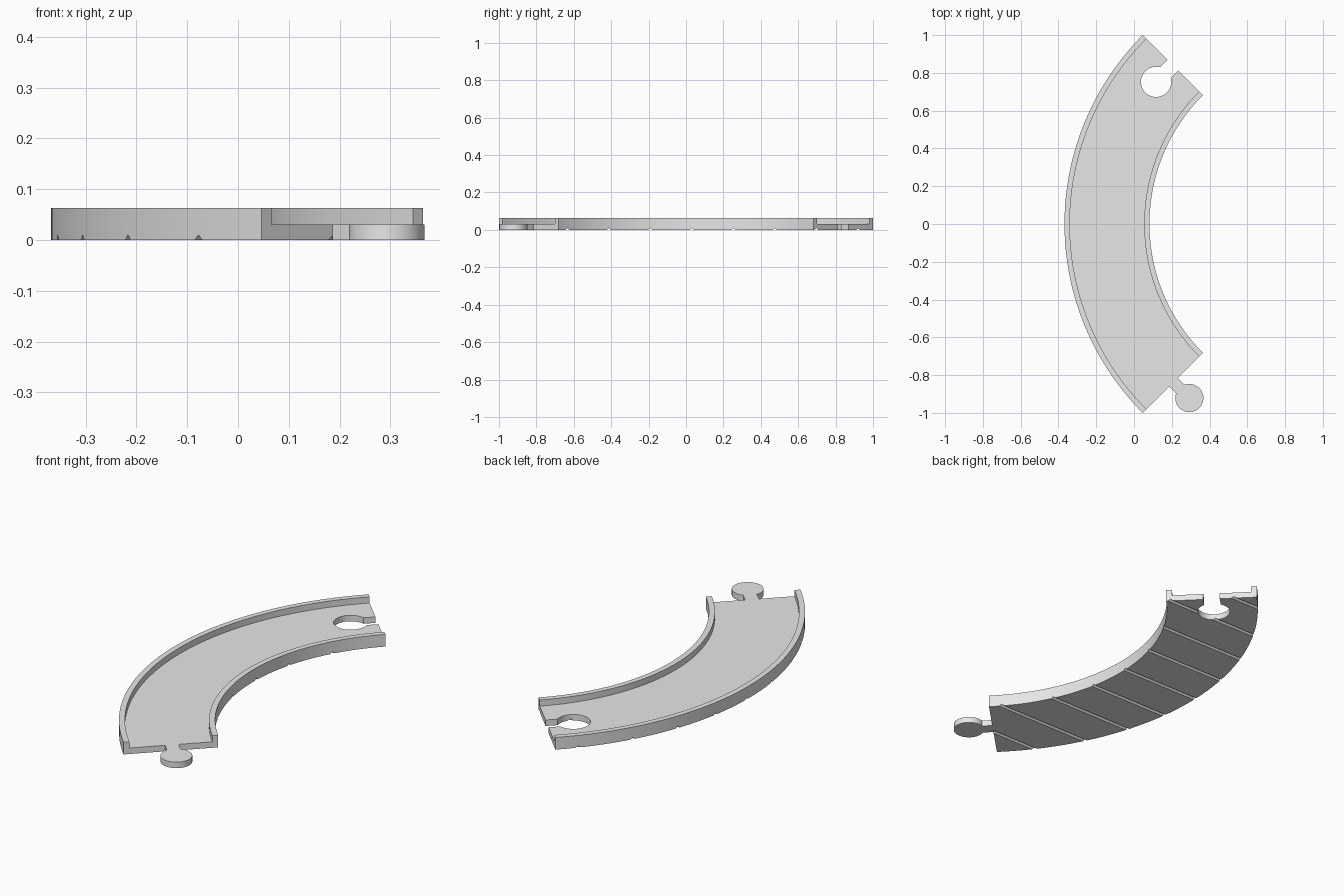
import bpy, bmesh
from math import pi, sin, cos, asin, radians
from mathutils import Vector, Matrix

cube = bpy.data.objects.get("Cube")
if cube:
    bpy.data.objects.remove(cube, do_unlink=True)

CENTRE_X = 1.046              # centre of the bend
R_OUT, R_IN, RIM = 1.414, 0.964, 0.028
FLOOR, TOP = 0.031, 0.063
ARC_STEPS = 72

grey = bpy.data.materials.new("light_grey")
grey.use_nodes = True
grey.diffuse_color = (0.8, 0.8, 0.8, 1)
grey.node_tree.nodes["Principled BSDF"].inputs["Base Color"].default_value = (0.8, 0.8, 0.8, 1)


def finish(bm, name):
    bmesh.ops.recalc_face_normals(bm, faces=bm.faces)
    mesh = bpy.data.meshes.new(name)
    bm.to_mesh(mesh)
    bm.free()
    mesh.materials.append(grey)
    ob = bpy.data.objects.new(name, mesh)
    bpy.context.collection.objects.link(ob)
    return ob


def add_loft(bm, rings):
    """Closed solid through a row of matching outlines."""
    rows = [[bm.verts.new(p) for p in ring] for ring in rings]
    n = len(rows[0])
    for a, b in zip(rows, rows[1:]):
        for i in range(n):
            j = (i + 1) % n
            bm.faces.new((a[i], a[j], b[j], b[i]))
    bm.faces.new(rows[0])
    bm.faces.new(rows[-1])


def bend_point(radius, angle, z=0):
    return Vector((CENTRE_X + radius * cos(angle), radius * sin(angle), z))


def key_shape(name, base, heading, start, reach, half_neck, radius, z0, z1):
    """Round knob on a straight neck, pointing along heading from base."""
    gap = pi - asin(half_neck / radius)
    steps = 56
    outline = [(reach + radius * cos(a), radius * sin(a))
               for a in (-gap + 2 * gap * i / steps for i in range(steps + 1))]
    outline += [(start, half_neck), (start, -half_neck)]
    place = Matrix.Translation(base) @ Matrix.Rotation(heading, 4, "Z")
    bm = bmesh.new()
    add_loft(bm, [[place @ Vector((u, v, z)) for u, v in outline] for z in (z0, z1)])
    return finish(bm, name)


def select_only(ob):
    bpy.ops.object.select_all(action="DESELECT")
    ob.select_set(True)
    bpy.context.view_layer.objects.active = ob


def cut(ob, cutter):
    cutter.hide_render = True
    mod = ob.modifiers.new("cut", "BOOLEAN")
    mod.operation, mod.solver, mod.object = "DIFFERENCE", "EXACT", cutter
    select_only(ob)
    bpy.ops.object.modifier_apply(modifier=mod.name)
    bpy.data.objects.remove(cutter, do_unlink=True)


# Curved track: channel profile swept through a quarter circle
profile = [(R_IN, 0), (R_OUT, 0), (R_OUT, TOP), (R_OUT - RIM, TOP),
           (R_OUT - RIM, FLOOR), (R_IN + RIM, FLOOR), (R_IN + RIM, TOP), (R_IN, TOP)]
bm = bmesh.new()
add_loft(bm, [[bend_point(r, radians(135 + 90 * i / ARC_STEPS), z) for r, z in profile]
              for i in range(ARC_STEPS + 1)])
track = finish(bm, "curved_track")

# V grooves across the underside
bm = bmesh.new()
for k in range(9):
    y = -0.858 + 0.2222 * k
    add_loft(bm, [[(x, y - 0.02, -0.01), (x, y + 0.02, -0.01), (x, y, 0.01)]
                  for x in (-0.6, 0.6)])
cut(track, finish(bm, "groove_cutter"))

# Socket through the back end
cut(track, key_shape("socket_cutter", bend_point(1.189, radians(135)), radians(225),
                     -0.05, 0.125, 0.041, 0.08, -0.05, 0.1))

# Connector peg on the front end
peg = key_shape("connector_peg", bend_point(1.184, radians(225)), radians(-45),
                0, 0.119, 0.0325, 0.0745, 0, FLOOR)

for ob in (track, peg):
    select_only(ob)
    bpy.ops.object.shade_smooth_by_angle(angle=radians(30))
